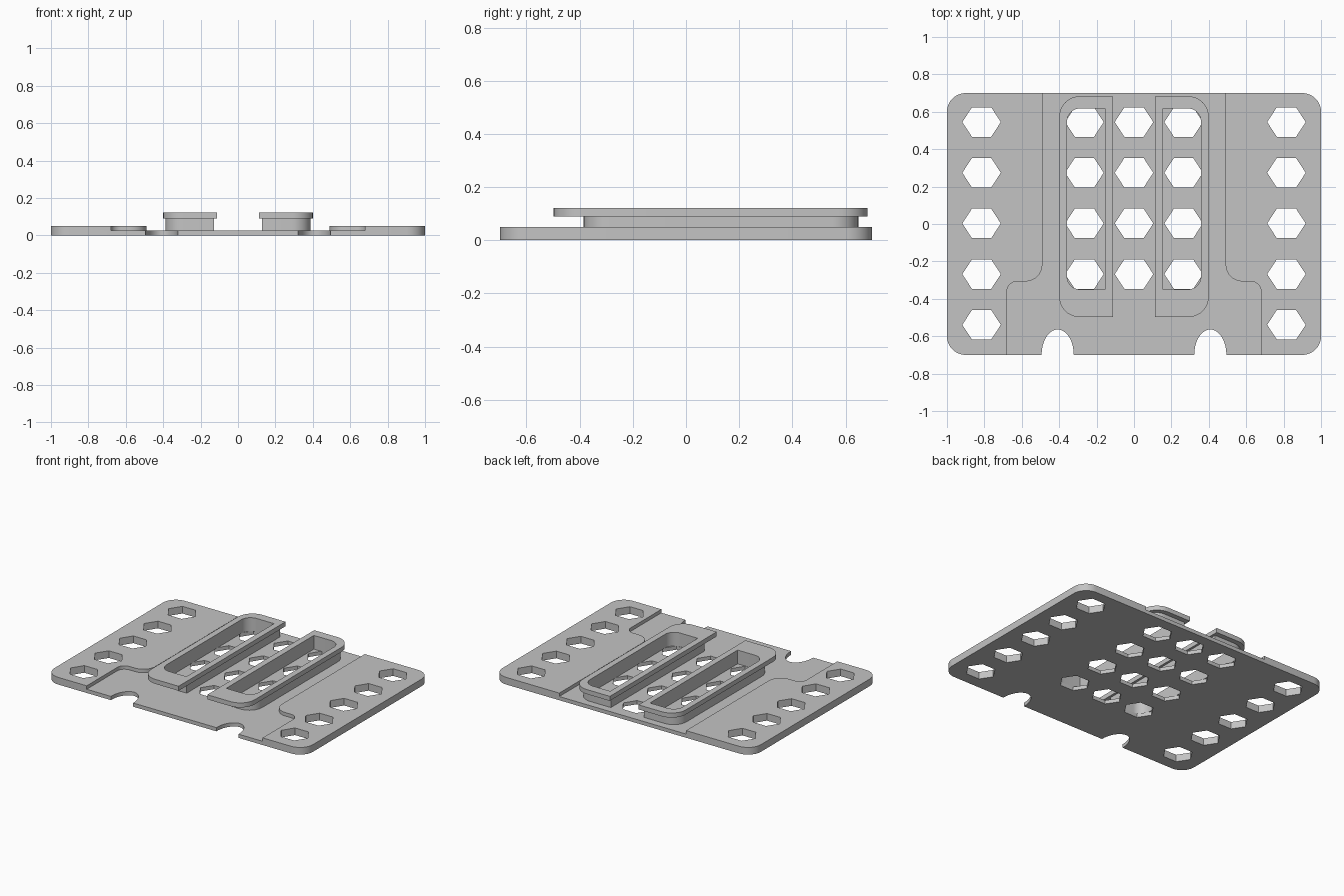
import bpy, bmesh, math
from mathutils import Vector

if "Cube" in bpy.data.objects:
    bpy.data.objects.remove(bpy.data.objects["Cube"], do_unlink=True)

grey = bpy.data.materials.new("light grey")
grey.use_nodes = True
grey.diffuse_color = (0.55, 0.55, 0.55, 1)
grey.node_tree.nodes["Principled BSDF"].inputs["Base Color"].default_value = (0.55, 0.55, 0.55, 1)


def rounded(corners, steps=10):
    """Outline from square corners (x, y, radius)."""
    out = []
    for i, (x, y, r) in enumerate(corners):
        p = Vector((x, y))
        if r == 0:
            out.append(p)
            continue
        u = (Vector(corners[i - 1][:2]) - p).normalized()
        v = (Vector(corners[(i + 1) % len(corners)][:2]) - p).normalized()
        centre = p + (u + v) * r
        for k in range(steps + 1):
            t = math.pi / 2 * k / steps
            out.append(centre - (v * math.cos(t) + u * math.sin(t)) * r)
    return out


def ellipse(cx, cy, rx, ry, sides):
    angles = [2 * math.pi * k / sides for k in range(sides)]
    return [Vector((cx + rx * math.cos(a), cy + ry * math.sin(a))) for a in angles]


def prisms(name, outlines, z0, z1):
    """One object holding an upright prism for each outline."""
    bm = bmesh.new()
    for outline in outlines:
        face = bm.faces.new([bm.verts.new((p.x, p.y, z0)) for p in outline])
        new = bmesh.ops.extrude_face_region(bm, geom=[face])["geom"]
        moved = [g for g in new if isinstance(g, bmesh.types.BMVert)]
        bmesh.ops.translate(bm, verts=moved, vec=(0, 0, z1 - z0))
    bmesh.ops.recalc_face_normals(bm, faces=bm.faces)
    mesh = bpy.data.meshes.new(name)
    bm.to_mesh(mesh)
    bm.free()
    mesh.materials.append(grey)
    obj = bpy.data.objects.new(name, mesh)
    bpy.context.collection.objects.link(obj)
    return obj


def activate(obj):
    bpy.ops.object.select_all(action='DESELECT')
    obj.select_set(True)
    bpy.context.view_layer.objects.active = obj


def cut(obj, cutter):
    cutter.hide_render = True
    mod = obj.modifiers.new("cut", 'BOOLEAN')
    mod.operation, mod.solver, mod.object = 'DIFFERENCE', 'EXACT', cutter
    activate(obj)
    bpy.ops.object.modifier_apply(modifier=mod.name)
    bpy.data.objects.remove(cutter, do_unlink=True)


def smooth(obj):
    activate(obj)
    bpy.ops.object.shade_smooth_by_angle(angle=math.radians(30))


FLOOR, TOP = 0.026, 0.05
LIP, RAIL_TOP = 0.09, 0.122

# Base plate with rounded corners
plate = prisms("base_plate", [rounded([(-1, -0.7, 0.1), (1, -0.7, 0.1),
                                       (1, 0.7, 0.1), (-1, 0.7, 0.1)])], 0, TOP)

# Stepped central recess, wider at the front
half = [(0.49, 0.8, 0), (0.49, -0.307, 0.09), (0.68, -0.307, 0.055), (0.68, -0.8, 0)]
recess = half + [(-x, y, r) for x, y, r in reversed(half)]
cut(plate, prisms("recess_cutter", [rounded(recess)], FLOOR, 0.2))

# Hexagonal holes and the two front notches
holes = []
for x, rows in ((-0.815, 5), (-0.265, 4), (0, 4), (0.265, 4), (0.815, 5)):
    for row in range(rows):
        holes.append(ellipse(x, 0.545 - 0.271 * row, 0.103, 0.091, 6))
for side in (-1, 1):
    holes.append(ellipse(side * 0.408, -0.7, 0.086, 0.136, 40))
cut(plate, prisms("hole_cutter", holes, -0.1, 0.2))
smooth(plate)


# Rails: a hollow wall carrying a wider lip, rounded on the outer side
def rail_outline(side, inner, outer, front, back, r):
    return rounded([(side * inner, front, 0), (side * outer, front, r),
                    (side * outer, back, r), (side * inner, back, 0)])


for side, label in ((1, "left"), (-1, "right")):
    wall = prisms(label + "_rail_wall",
                  [rail_outline(side, 0.127, 0.388, -0.385, 0.648, 0.1)], FLOOR, LIP)
    lip = prisms(label + "_rail_lip",
                 [rail_outline(side, 0.111, 0.4, -0.498, 0.683, 0.11)], LIP, RAIL_TOP)
    for part in (wall, lip):
        opening = rail_outline(side, 0.154, 0.358, -0.35, 0.618, 0.07)
        cut(part, prisms("opening_cutter", [opening], -0.1, 0.3))
        smooth(part)
